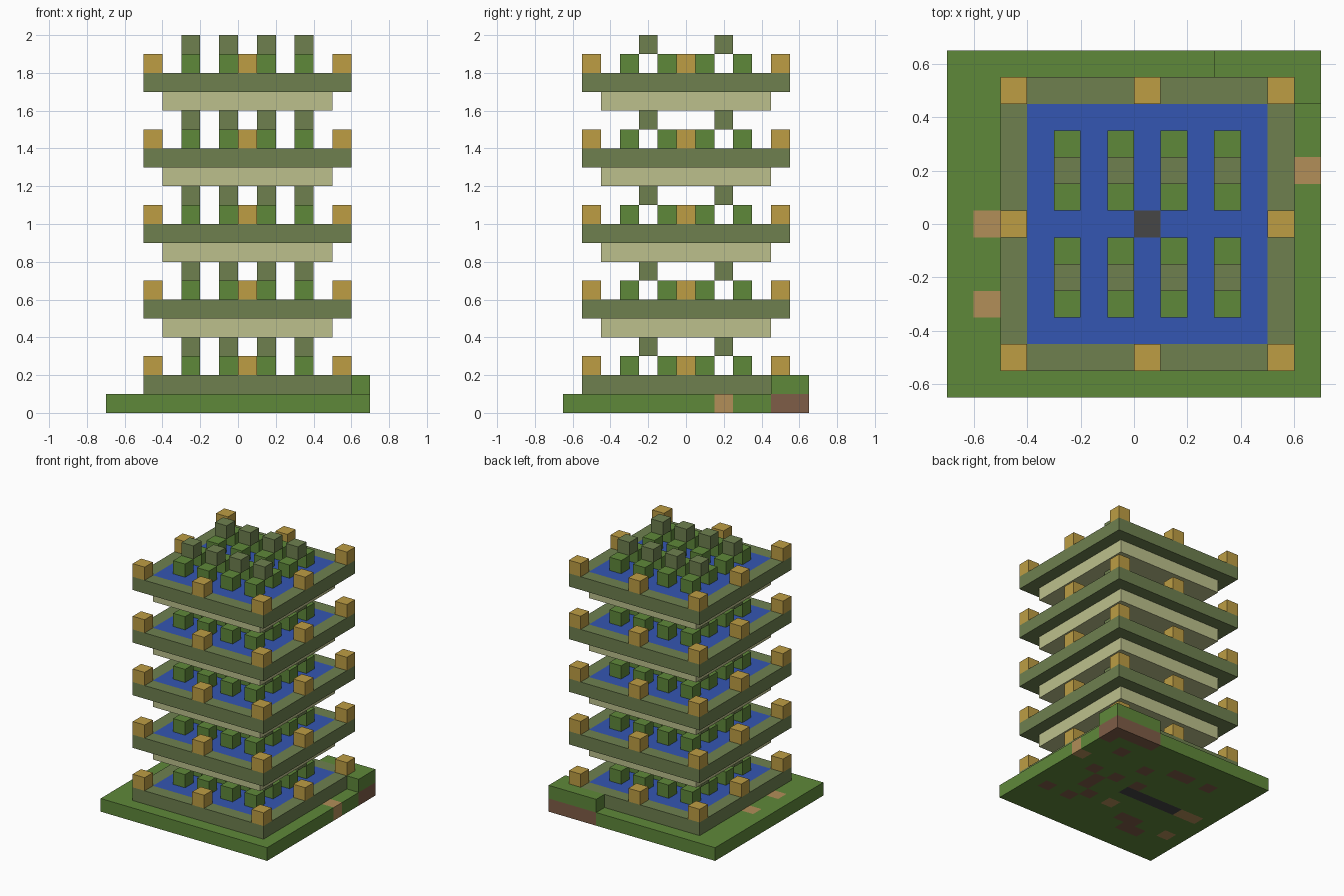
import bpy
import bmesh
from mathutils import Matrix, Vector

cube = bpy.data.objects.get("Cube")
if cube:
    bpy.data.objects.remove(cube)

U = 0.1  # block size


def linear(c):
    c /= 255
    return c / 12.92 if c <= 0.04045 else ((c + 0.055) / 1.055) ** 2.4


def material(name, r, g, b):
    m = bpy.data.materials.new(name)
    col = (linear(r), linear(g), linear(b), 1)
    m.diffuse_color = col
    m.use_nodes = True
    bsdf = m.node_tree.nodes["Principled BSDF"]
    bsdf.inputs["Base Color"].default_value = col
    bsdf.inputs["Roughness"].default_value = 0.9
    return m


GRASS = material("grass green", 95, 136, 58)
STONE = material("mossy olive", 110, 128, 79)
SAND = material("pale sand", 188, 192, 140)
LAMP = material("ochre", 189, 157, 68)
WATER = material("water blue", 52, 86, 178)
WOOD = material("tan wood", 178, 142, 88)
IRON = material("dark grey", 70, 70, 70)
DIRT = material("dirt brown", 127, 93, 71)


def finish(name, bm, mats):
    mesh = bpy.data.meshes.new(name)
    bm.to_mesh(mesh)
    bm.free()
    for m in mats:
        mesh.materials.append(m)
    ob = bpy.data.objects.new(name, mesh)
    bpy.context.collection.objects.link(ob)


def blocks(name, boxes, mat):
    """One object of boxes, each given as (centre, size)."""
    bm = bmesh.new()
    for centre, size in boxes:
        bmesh.ops.create_cube(bm, size=1, matrix=Matrix.Translation(centre)
                              @ Matrix.Diagonal((*size, 1)))
    finish(name, bm, [mat])


def slab(name, nx, ny, cx, z, mats, rule):
    """A layer of nx by ny blocks; rule(i, j) gives each block's material."""
    bm = bmesh.new()
    place = Matrix.Translation((cx, 0, z)) @ Matrix.Diagonal((nx * U / 2, ny * U / 2, 1, 1))
    bmesh.ops.create_grid(bm, x_segments=nx, y_segments=ny, size=1, matrix=place)
    new = bmesh.ops.extrude_face_region(bm, geom=bm.faces[:])["geom"]
    bmesh.ops.translate(bm, verts=[v for v in new if isinstance(v, bmesh.types.BMVert)],
                        vec=(0, 0, U))
    bmesh.ops.recalc_face_normals(bm, faces=bm.faces[:])
    for f in bm.faces:
        p = f.calc_center_median() - f.normal * U / 2
        i = int((p.x - cx) / U + nx / 2)
        j = int(p.y / U + ny / 2)
        f.material_index = mats.index(rule(i, j))
    finish(name, bm, mats)


# Ground layer: grass with buried dirt, wood and a collecting line
DIRT_CELLS = {(11, 10), (8, 9), (6, 10), (5, 10), (3, 10), (11, 7), (10, 6), (9, 7),
              (12, 3), (10, 3), (10, 5), (9, 4), (5, 3), (4, 3), (4, 2), (3, 2), (7, 7)}
WOOD_CELLS = {(13, 8), (1, 6), (2, 6), (1, 3), (7, 4)}


def ground_rule(i, j):
    if (i, j) in WOOD_CELLS:
        return WOOD
    if j == 6 and 3 <= i <= 7:
        return IRON
    if (i, j) in DIRT_CELLS or (j == 12 and i >= 10) or (i == 13 and j >= 11):
        return DIRT
    return GRASS


slab("ground", 14, 13, 0, 0, [GRASS, DIRT, WOOD, IRON], ground_rule)

# Raised grass corner at the back left
blocks("raised_grass_corner", [(Vector((0.5, 0.6, 0.15)), (0.4, U, U)),
                               (Vector((0.65, 0.5, 0.15)), (U, U, U))], GRASS)


def basin_rule(i, j):
    if i in (0, 10) or j in (0, 10):
        return STONE
    return IRON if i == j == 5 else WATER


# Stacked tiers
COLUMNS = (-0.25, -0.05, 0.15, 0.35)
ROWS = (-0.2, 0.2)
UNIT = (U, U, U)
for t in range(5):
    n = t + 1
    z = 0.1 + 0.4 * t
    if t:
        blocks(f"sand_floor_{n}", [(Vector((0.05, 0, z - U / 2)), (0.9, 0.9, U))], SAND)
    slab(f"water_basin_{n}", 11, 11, 0.05, z, [STONE, WATER, IRON], basin_rule)
    blocks(f"rim_lamps_{n}", [(Vector((0.05 + a, b, z + 0.15)), UNIT)
                              for a in (-0.5, 0, 0.5) for b in (-0.5, 0, 0.5)
                              if a or b], LAMP)
    blocks(f"plants_{n}", [(Vector((x, y + d, z + 0.15)), UNIT)
                           for x in COLUMNS for y in ROWS for d in (-U, U)], GRASS)
    blocks(f"plant_bridges_{n}", [(Vector((x, y, z + 0.25)), UNIT)
                                  for x in COLUMNS for y in ROWS], STONE)
